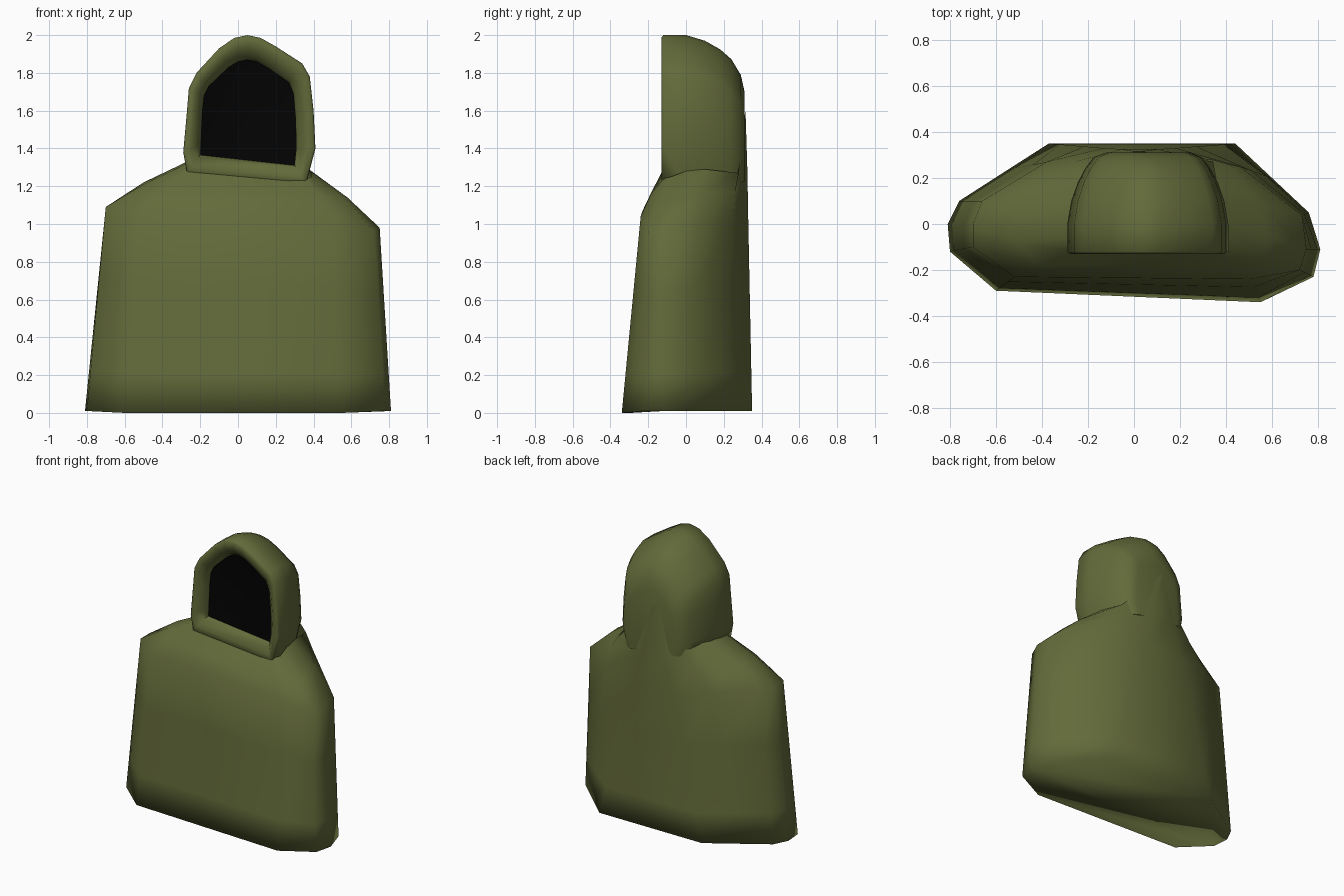
import bpy, bmesh, math


def material(name, rgb):
    m = bpy.data.materials.new(name)
    m.diffuse_color = (*rgb, 1)
    return m


def lerp(a, b, t):
    return [tuple(p + (q - p) * t for p, q in zip(u, v)) for u, v in zip(a, b)]


def loft(name, rings, mat, cap_first=False, cap_last=False, angle=60):
    """Skin closed rings of equal point count."""
    bm = bmesh.new()
    vs = [[bm.verts.new(p) for p in r] for r in rings]
    n = len(rings[0])
    for a, b in zip(vs, vs[1:]):
        for i in range(n):
            j = (i + 1) % n
            bm.faces.new((a[i], a[j], b[j], b[i]))
    if cap_first:
        bm.faces.new(vs[0])
    if cap_last:
        bm.faces.new(vs[-1])
    bmesh.ops.recalc_face_normals(bm, faces=bm.faces)
    me = bpy.data.meshes.new(name)
    bm.to_mesh(me)
    bm.free()
    ob = bpy.data.objects.new(name, me)
    bpy.context.collection.objects.link(ob)
    me.materials.append(mat)
    bpy.ops.object.select_all(action='DESELECT')
    ob.select_set(True)
    bpy.context.view_layer.objects.active = ob
    bpy.ops.object.shade_smooth_by_angle(angle=math.radians(angle))
    return ob


olive = material("olive_cloth", (0.125, 0.145, 0.042))
black = material("dark_opening", (0.001, 0.001, 0.001))

# Draped cloak: hem, shoulder, slope and neck rings (back pleat narrows to a tall peak)
hem = [(x, y, 0.01 if y > -.25 else 0.0) for x, y in [
    (-.81, 0), (-.80, -.12), (-.60, -.29), (.55, -.34), (.78, -.23),
    (.81, -.11), (.76, .05), (.60, .20), (.44, .35), (-.37, .35), (-.55, .235), (-.76, .10)]]
shoulder = [(-.70, 0, 1.09), (-.70, -.10, 1.09), (-.52, -.23, 1.07), (.50, -.24, 1.04),
            (.72, -.20, .96), (.75, -.11, .98), (.73, .04, 1.0), (.46, .25, 1.03),
            (.18, .33, 1.0), (-.13, .33, 1.0), (-.38, .27, 1.06), (-.66, .10, 1.08)]
slope = [(-.50, .03, 1.22), (-.50, -.08, 1.21), (-.42, -.18, 1.175), (.42, -.185, 1.16),
         (.57, -.13, 1.13), (.58, -.05, 1.14), (.55, .08, 1.16), (.41, .26, 1.17),
         (.10, .325, 1.28), (-.05, .325, 1.28), (-.26, .27, 1.20), (-.45, .14, 1.21)]
neck = [(-.27, .05, 1.33), (-.27, -.06, 1.32), (-.25, -.12, 1.29), (.36, -.12, 1.24),
        (.39, -.08, 1.25), (.385, 0, 1.28), (.375, .10, 1.29), (.34, .28, 1.27),
        (.025, .315, 1.60), (.01, .315, 1.60), (-.15, .27, 1.36), (-.24, .17, 1.34)]
loft("cloak_body", [hem, lerp(hem, shoulder, .2), lerp(hem, shoulder, .65),
                    shoulder, slope, neck], olive, cap_first=True, angle=120)

# Hood: outer outline shrinks towards the back, rim rolls in to the opening
outer = [(-.27, 1.27), (-.29, 1.38), (-.27, 1.60), (-.26, 1.72), (-.22, 1.80), (-.10, 1.93),
         (-.02, 1.985), (.05, 2.0), (.12, 1.985), (.20, 1.94), (.34, 1.85), (.38, 1.78),
         (.40, 1.60), (.41, 1.40), (.36, 1.21)]
inner = [(-.20, 1.365), (-.198, 1.42), (-.19, 1.60), (-.18, 1.68), (-.155, 1.73), (-.05, 1.83),
         (.0, 1.86), (.05, 1.87), (.10, 1.86), (.16, 1.825), (.27, 1.75), (.295, 1.69),
         (.307, 1.55), (.31, 1.40), (.30, 1.31)]


def at(ring, y, sx=1.0, sz=1.0):
    return [(.06 + (x - .06) * sx, y, 1.25 + (z - 1.25) * sz) for x, z in ring]


shell = [at(inner, -.05), at(lerp(outer, inner, .85), -.09), at(lerp(outer, inner, .45), -.125),
         at(lerp(outer, inner, .1), -.13), at(outer, -.12), at(outer, 0),
         at(outer, .10, .95, .96), at(outer, .18, .87, .90), at(outer, .24, .78, .83),
         at(outer, .29, .67, .72), at(outer, .31, .52, .60)]
loft("hood", shell, olive, cap_last=True, angle=75)

# Black face opening
loft("face_opening", [at(inner, -.05), at(inner, -.045, .98, .98)], black, cap_last=True)
